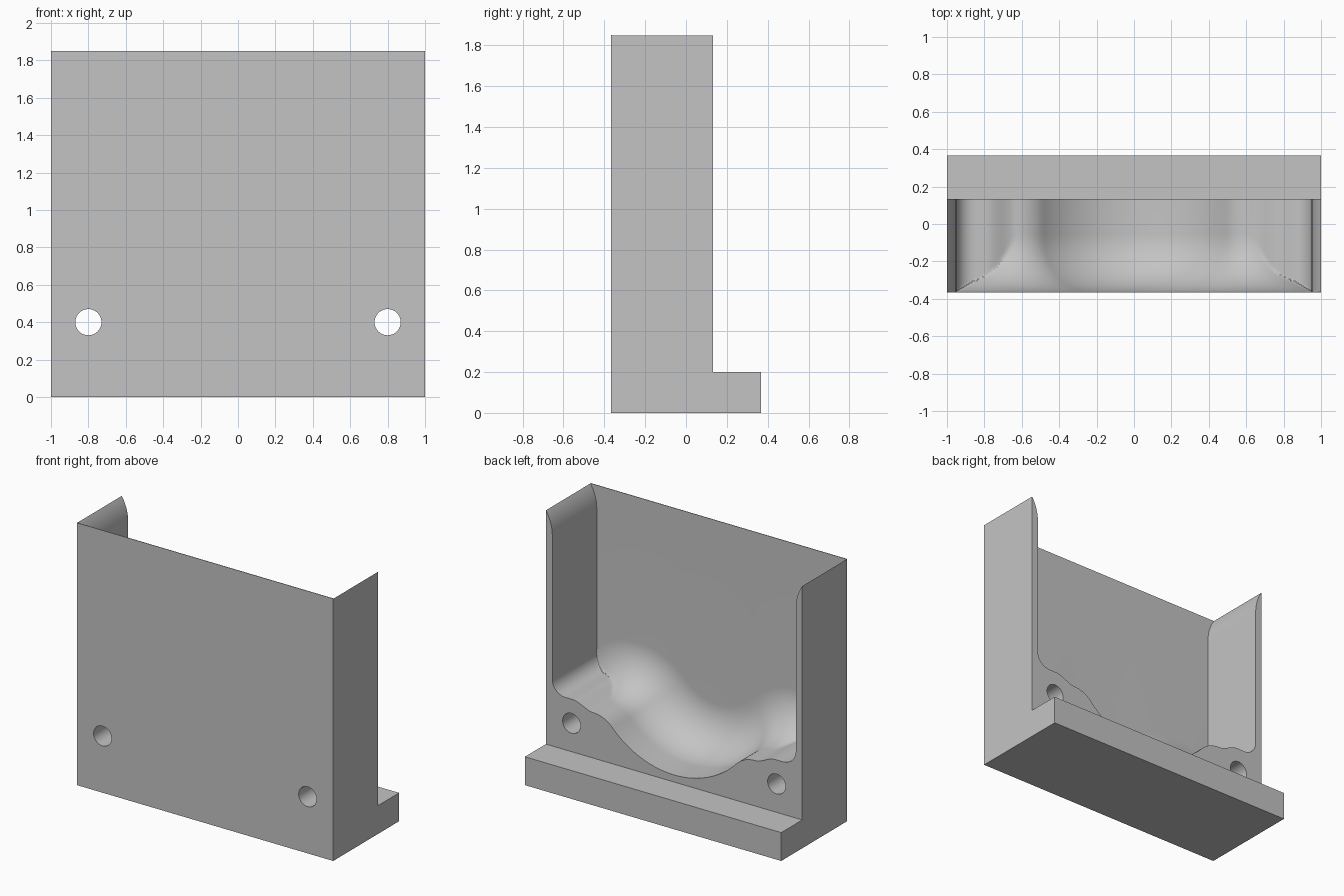
import bpy, bmesh, math
from mathutils import Matrix

cube = bpy.data.objects.get("Cube")
if cube:
    bpy.data.objects.remove(cube, do_unlink=True)

grey = bpy.data.materials.new("plain grey")
grey.use_nodes = True
grey.diffuse_color = (0.55, 0.55, 0.55, 1)
grey.node_tree.nodes["Principled BSDF"].inputs["Base Color"].default_value = (0.55, 0.55, 0.55, 1)

FRONT, BACK, REAR = -0.367, 0.133, 0.367
HEIGHT, INNER = 1.85, 0.95
FILLET = 0.31                                  # blend from bowl to front wall
WALL = FRONT + 0.004                           # inner face of the thin front wall
HUMP_X, HUMP_Z, HUMP_R = 0.63, 0.32, 0.2
BOWL_R, BOWL_Z = 0.67, 0.92


def make_object(name, bm):
    bmesh.ops.recalc_face_normals(bm, faces=bm.faces)
    mesh = bpy.data.meshes.new(name)
    bm.to_mesh(mesh)
    bm.free()
    mesh.materials.append(grey)
    obj = bpy.data.objects.new(name, mesh)
    bpy.context.collection.objects.link(obj)
    return obj


def extrude(name, points, vector):
    bm = bmesh.new()
    face = bm.faces.new([bm.verts.new(p) for p in points])
    new = bmesh.ops.extrude_face_region(bm, geom=[face])["geom"]
    bmesh.ops.translate(bm, vec=vector, verts=[v for v in new if isinstance(v, bmesh.types.BMVert)])
    return make_object(name, bm)


def cut(target, cutter):
    cutter.hide_render = True
    mod = target.modifiers.new("cut", "BOOLEAN")
    mod.operation, mod.solver, mod.object = "DIFFERENCE", "EXACT", cutter
    bpy.context.view_layer.objects.active = target
    bpy.ops.object.modifier_apply(modifier=mod.name)
    bpy.data.objects.remove(cutter, do_unlink=True)


def bowl(x, lift):
    """Bowl arc and rounded shoulder, offset inward by lift."""
    r = BOWL_R - lift
    if x < HUMP_X * r / (BOWL_R + HUMP_R):
        return BOWL_Z - math.sqrt(r * r - x * x)
    return HUMP_Z + math.sqrt(max(0, (HUMP_R + lift) ** 2 - (x - HUMP_X) ** 2))


def floor(x, lift):
    x = abs(x)
    z = bowl(x, lift)
    if x > HUMP_X:                             # shelf above the screw hole
        t = min(1, (x - HUMP_X) / 0.16)
        shelf = 0.52 + 0.05 * t * t * (3 - 2 * t)
        if x > 0.85:                           # rounded corner into the side wall
            shelf += 0.1 - math.sqrt(max(0, 0.01 - (x - 0.85) ** 2))
        z = max(z, shelf)
    return z


# L-shaped block with the foot at the rear
body = extrude("bracket_body", [(-1, y, z) for y, z in (
    (FRONT, 0), (REAR, 0), (REAR, 0.2), (BACK, 0.2), (BACK, HEIGHT), (FRONT, HEIGHT))], (2, 0, 0))

# Cavity: sculpted floor grid closed upward
half = [0.85 * i / 70 for i in range(71)]
half += [0.85 + 0.1 * math.sin(math.pi / 2 * i / 10) for i in range(1, 11)]
xs = [-x for x in reversed(half[1:])] + half
rows = [(BACK + 0.1, 0)]
for i in range(29):
    a = math.pi / 2 * i / 28
    rows.append((WALL + FILLET * (1 - math.sin(a)), FILLET * (1 - math.cos(a))))
bm = bmesh.new()
grid = [[bm.verts.new((x, y, floor(x, lift))) for x in xs] for y, lift in rows]
for lo, hi in zip(grid, grid[1:]):
    for i in range(len(xs) - 1):
        bm.faces.new((lo[i], lo[i + 1], hi[i + 1], hi[i]))
rim = [e for e in bm.edges if e.is_boundary]
new = bmesh.ops.extrude_edge_only(bm, edges=rim)["geom"]
for v in new:
    if isinstance(v, bmesh.types.BMVert):
        v.co.z = HEIGHT + 0.1
bmesh.ops.contextual_create(bm, geom=[e for e in new if isinstance(e, bmesh.types.BMEdge) and e.is_boundary])
cut(body, make_object("cavity_cutter", bm))

# Side walls thin out to an edge at the top
flare = []
for i in range(13):
    t = 0.17 * i / 12
    flare.append((INNER + FILLET - math.sqrt(FILLET ** 2 - t * t), HEIGHT - 0.17 + t))
flare.append((flare[-1][0], HEIGHT + 0.2))
outline = flare + [(-x, z) for x, z in reversed(flare)]
cut(body, extrude("flare_cutter", [(x, WALL, z) for x, z in outline], (0, 0.7, 0)))

# Screw holes through both lower corners
for side in (-1, 1):
    bm = bmesh.new()
    bmesh.ops.create_cone(bm, cap_ends=True, segments=40, radius1=0.07, radius2=0.07, depth=2,
                          matrix=Matrix.Translation((side * 0.8, 0, 0.4)) @ Matrix.Rotation(math.pi / 2, 4, "X"))
    cut(body, make_object("hole_cutter", bm))

bpy.ops.object.select_all(action="DESELECT")
body.select_set(True)
bpy.context.view_layer.objects.active = body
bpy.ops.object.shade_smooth_by_angle(angle=math.radians(25))
